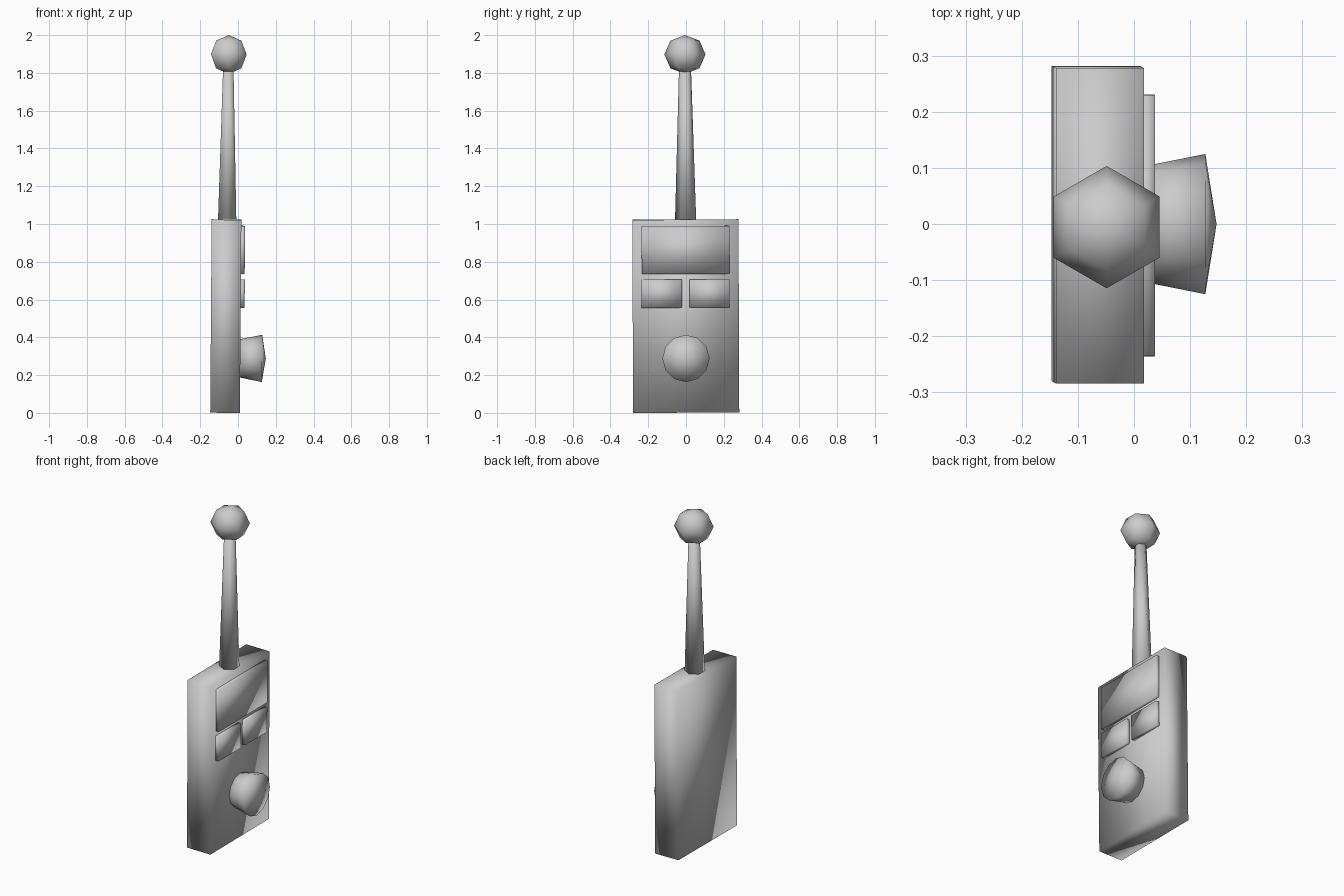
import bpy, bmesh
from math import pi
from mathutils import Matrix, Vector

if "Cube" in bpy.data.objects:
    bpy.data.objects.remove(bpy.data.objects["Cube"])

# The whole device leans very slightly
LEAN = Matrix.Rotation(0.0075, 4, 'Y') @ Matrix.Rotation(0.004, 4, 'X')


def finish(name, bm):
    bmesh.ops.transform(bm, matrix=LEAN, verts=bm.verts)
    bmesh.ops.recalc_face_normals(bm, faces=bm.faces)
    for f in bm.faces:
        f.smooth = True
    mesh = bpy.data.meshes.new(name)
    bm.to_mesh(mesh)
    bm.free()
    ob = bpy.data.objects.new(name, mesh)
    bpy.context.collection.objects.link(ob)
    return ob


def box(name, lo, hi):
    lo, hi = Vector(lo), Vector(hi)
    bm = bmesh.new()
    m = Matrix.Translation((lo + hi) / 2) @ Matrix.Diagonal((*(hi - lo), 1))
    bmesh.ops.create_cube(bm, size=1, matrix=m)
    return finish(name, bm)


def cone(bm, sides, r1, r2, depth, matrix):
    # base of the cone sits at the matrix origin, growing along its z
    bmesh.ops.create_cone(bm, cap_ends=True, segments=sides, radius1=r1, radius2=r2,
                          depth=depth, matrix=matrix @ Matrix.Translation((0, 0, depth / 2)))


# Case
box("case", (-0.147, -0.28, 0.001), (0.010, 0.282, 1.023))

# Raised screen and two buttons on the +x face
box("screen", (0.0, -0.231, 0.736), (0.030, 0.234, 0.990))
for side, y0, y1 in (("left", -0.233, -0.019), ("right", 0.022, 0.232)):
    box("button_" + side, (0.0, y0, 0.557), (0.031, y1, 0.706))

# Flared knob with a shallow pointed cap: revolved profile along +x
bm = bmesh.new()
profile = [(0.0, 0), (0.005, 0.101), (0.125, 0.125), (0.145, 0)]
pts = [bm.verts.new((x, 0.001, 0.289 + r)) for x, r in profile]
edges = [bm.edges.new(p) for p in zip(pts, pts[1:])]
bmesh.ops.spin(bm, geom=pts + edges, cent=(0, 0.001, 0.289), axis=(1, 0, 0),
               angle=2 * pi, steps=12, use_duplicate=False)
bmesh.ops.remove_doubles(bm, verts=bm.verts, dist=1e-4)
finish("knob", bm)

# Six-sided tapered antenna, corners facing +-y
turn = Matrix.Rotation(pi / 2, 4, 'Z')
bm = bmesh.new()
cone(bm, 6, 0.056, 0.032, 0.80, Matrix.Translation((-0.065, 0.002, 1.018)) @ turn)
# make sure corners point along y
if max(v.co.y for v in bm.verts) - 0.002 < 0.055:
    bmesh.ops.rotate(bm, verts=bm.verts, cent=(-0.065, 0.002, 0),
                     matrix=Matrix.Rotation(pi / 6, 3, 'Z'))
finish("antenna", bm)

# Low-poly ball tip
bm = bmesh.new()
bmesh.ops.create_uvsphere(bm, u_segments=6, v_segments=4, radius=1)
if max(v.co.y for v in bm.verts) < 0.99:
    bmesh.ops.rotate(bm, verts=bm.verts, cent=(0, 0, 0), matrix=Matrix.Rotation(pi / 6, 3, 'Z'))
bmesh.ops.transform(bm, verts=bm.verts, matrix=Matrix.Translation((-0.063, 0.002, 1.897))
                    @ Matrix.Diagonal((0.109, 0.109, 0.103, 1)))
finish("antenna_ball", bm)
